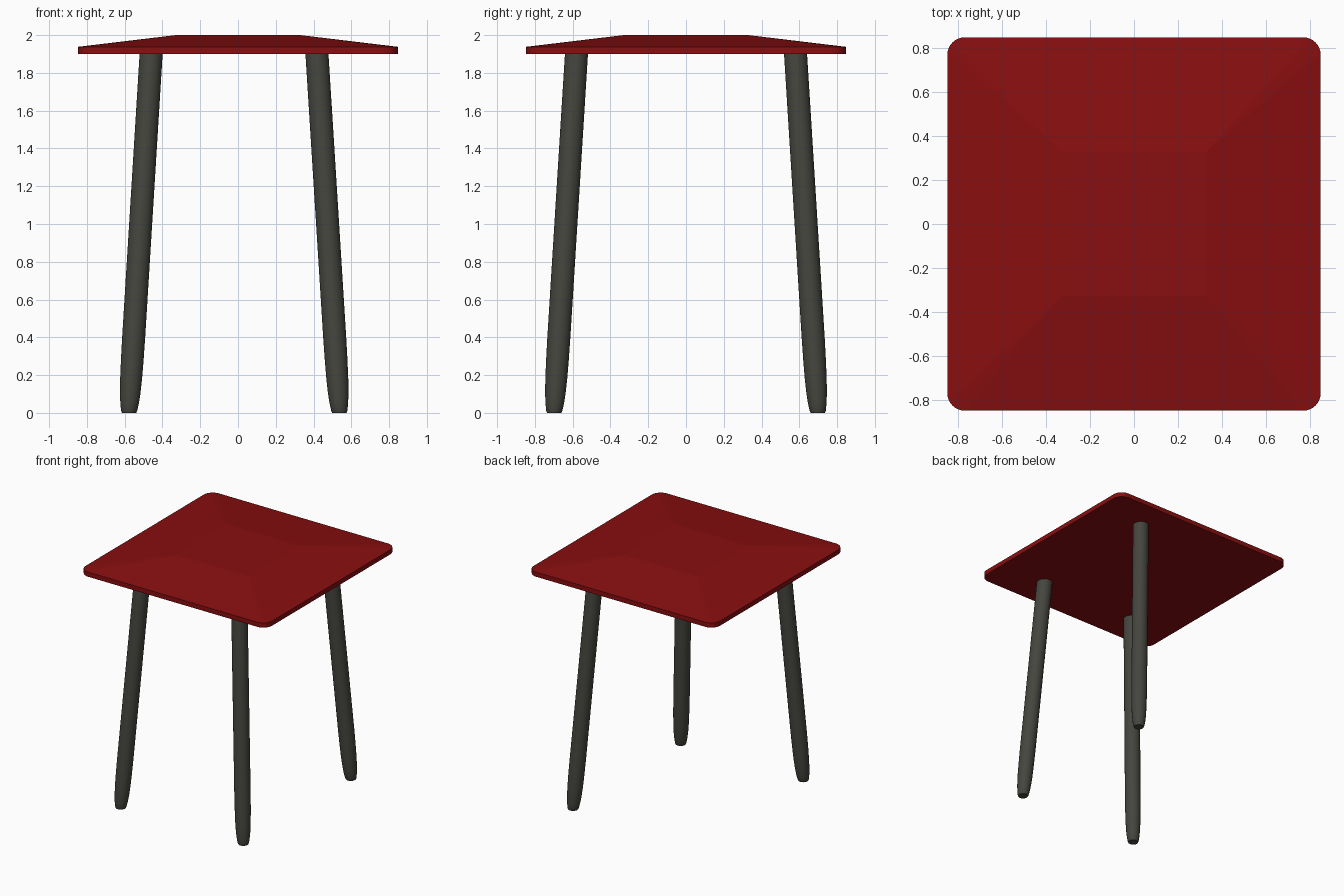
import bpy, bmesh, math
from mathutils import Vector

if "Cube" in bpy.data.objects:
    bpy.data.objects.remove(bpy.data.objects["Cube"])


def material(name, rgb):
    m = bpy.data.materials.new(name)
    m.diffuse_color = (*rgb, 1)
    m.use_nodes = True
    m.node_tree.nodes["Principled BSDF"].inputs["Base Color"].default_value = m.diffuse_color
    return m


red = material("deep red", (0.25, 0.0045, 0.0050))
charcoal = material("warm charcoal", (0.060, 0.060, 0.049))


def finish(name, bm, mat):
    bmesh.ops.recalc_face_normals(bm, faces=bm.faces)
    me = bpy.data.meshes.new(name)
    bm.to_mesh(me)
    bm.free()
    me.materials.append(mat)
    ob = bpy.data.objects.new(name, me)
    bpy.context.collection.objects.link(ob)
    return ob


# Seat: rounded square slab whose top slopes up to a small flat square
HALF, RADIUS, FLAT, STEPS = 0.847, 0.08, 0.33, 8
bm = bmesh.new()
low, high, inner = [], [], []
for q in range(4):
    sx, sy = [(1, 1), (-1, 1), (-1, -1), (1, -1)][q]
    inner.append(bm.verts.new((sx * FLAT, sy * FLAT, 2.0)))
    for i in range(STEPS + 1):
        a = math.pi / 2 * (q + i / STEPS)
        x = sx * (HALF - RADIUS) + RADIUS * math.cos(a)
        y = sy * (HALF - RADIUS) + RADIUS * math.sin(a)
        low.append(bm.verts.new((x, y, 1.9)))
        high.append(bm.verts.new((x, y, 1.938)))
n = len(low)
bm.faces.new(low)
bm.faces.new(inner)
for k in range(n):
    j = (k + 1) % n
    q, i = divmod(k, STEPS + 1)
    bm.faces.new((low[k], low[j], high[j], high[k]))
    if i < STEPS:      # corner fan
        bm.faces.new((high[k], high[j], inner[q]))
    else:              # long sloping side
        bm.faces.new((high[k], high[j], inner[(q + 1) % 4], inner[q]))
finish("seat", bm, red)

# Legs: leaning round bars with a narrowed foot, as (height, radius) rings
PROFILE = [(0, 0.038), (0.012, 0.043), (0.05, 0.049), (0.1, 0.054), (0.18, 0.058),
           (0.28, 0.060), (0.4, 0.061), (1.905, 0.061)]
SIDES = 32


def leg(name, foot, top):
    bm = bmesh.new()
    rings = []
    for z, r in PROFILE:
        c = Vector(foot).lerp(Vector(top), z / 1.9)
        rings.append([bm.verts.new((c.x + r * math.cos(math.tau * s / SIDES),
                                    c.y + r * math.sin(math.tau * s / SIDES), z))
                      for s in range(SIDES)])
    for a, b in zip(rings, rings[1:]):
        for s in range(SIDES):
            t = (s + 1) % SIDES
            bm.faces.new((a[s], a[t], b[t], b[s]))
    bm.faces.new(rings[0])
    bm.faces.new(rings[-1])
    ob = finish(name, bm, charcoal)
    bpy.ops.object.select_all(action='DESELECT')
    bpy.context.view_layer.objects.active = ob
    ob.select_set(True)
    bpy.ops.object.shade_smooth_by_angle(angle=math.radians(35))


# Three legs only: the back left corner has none
leg("front_left_leg", (-0.577, -0.698), (-0.46, -0.58))
leg("front_right_leg", (0.537, -0.698), (0.418, -0.58))
leg("back_right_leg", (0.537, 0.698), (0.418, 0.58))
